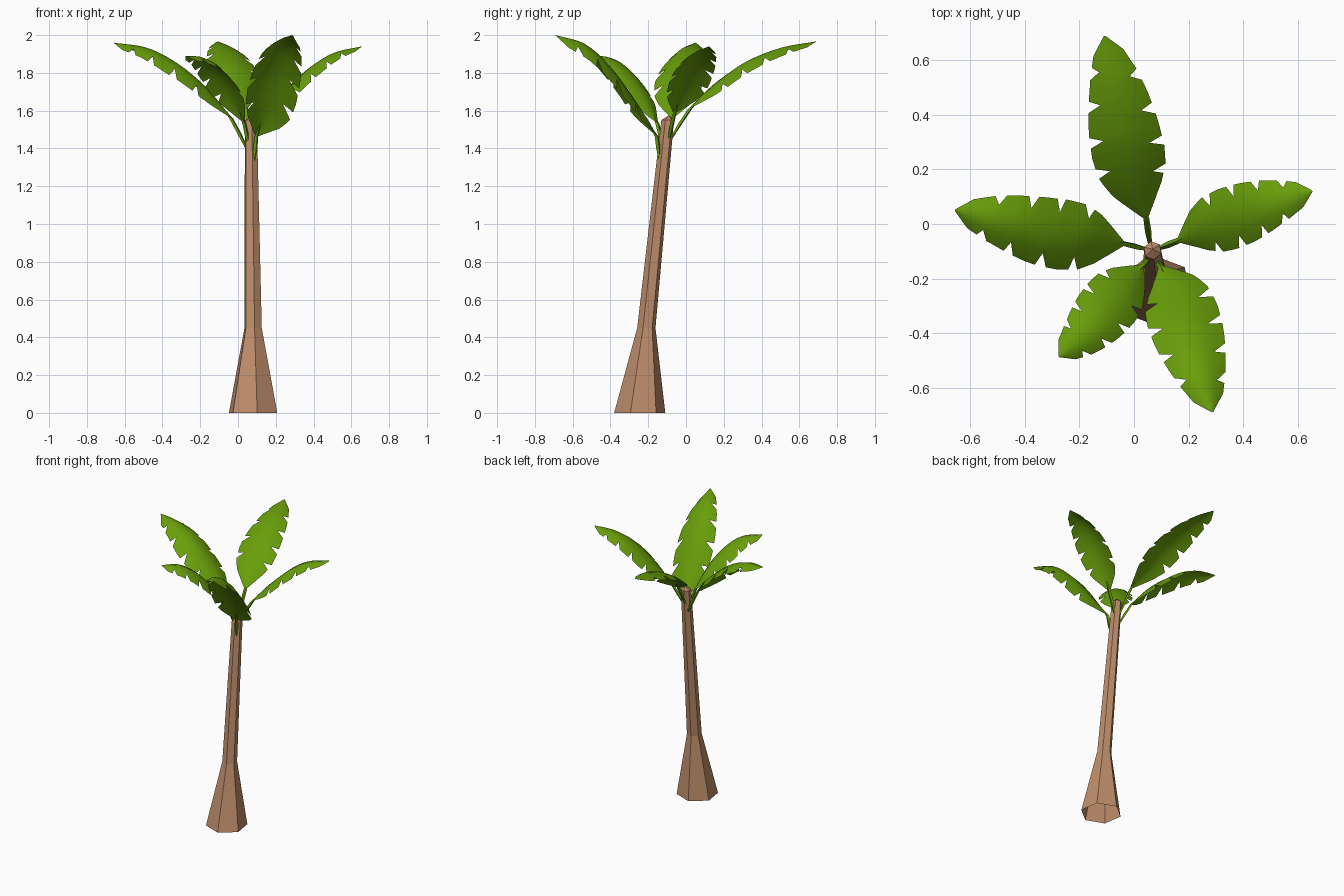
import bpy, bmesh, math
from mathutils import Vector

cube = bpy.data.objects.get("Cube")
if cube:
    bpy.data.objects.remove(cube, do_unlink=True)


def material(name, rgb):
    m = bpy.data.materials.new(name)
    m.use_nodes = True
    m.diffuse_color = (*rgb, 1)
    bsdf = m.node_tree.nodes["Principled BSDF"]
    bsdf.inputs["Base Color"].default_value = (*rgb, 1)
    bsdf.inputs["Roughness"].default_value = 0.9
    return m


BARK = material("bark brown", (0.52, 0.27, 0.148))
GREEN = material("leaf green", (0.14, 0.345, 0.003))


def make_object(name, bm, mat, smooth=False):
    mesh = bpy.data.meshes.new(name)
    bm.to_mesh(mesh)
    bm.free()
    mesh.materials.append(mat)
    ob = bpy.data.objects.new(name, mesh)
    bpy.context.collection.objects.link(ob)
    if smooth:
        bpy.ops.object.select_all(action="DESELECT")
        ob.select_set(True)
        bpy.context.view_layer.objects.active = ob
        bpy.ops.object.shade_smooth_by_angle(angle=math.radians(40))


def tube(bm, rings, sides, turn, apex):
    """Loft level rings of (centre, radius) and close the top with a pointed cap."""
    loops = []
    for c, r in rings:
        angles = [turn + math.tau * i / sides for i in range(sides)]
        loops.append([bm.verts.new((c[0] + r * math.cos(a), c[1] + r * math.sin(a), c[2]))
                      for a in angles])
    for lo, hi in zip(loops, loops[1:]):
        for i in range(sides):
            j = (i + 1) % sides
            bm.faces.new((lo[i], lo[j], hi[j], hi[i]))
    tip = bm.verts.new(apex)
    for i in range(sides):
        bm.faces.new((loops[-1][i], loops[-1][(i + 1) % sides], tip))


# Trunk: flared, leaning, six-sided, open underneath
bm = bmesh.new()
tube(bm, [((0.08, -0.245, 0), 0.137), ((0.08, -0.21, 0.45), 0.049),
          ((0.068, -0.097, 1.55), 0.034)], 6, math.radians(39), (0.068, -0.092, 1.575))
make_object("trunk", bm, BARK)


def spline(pts, t):
    """Catmull-Rom point at t in 0..1."""
    n = len(pts) - 1
    i = min(int(t * n), n - 1)
    u = t * n - i
    p1, p2 = pts[i], pts[i + 1]
    p0 = pts[i - 1] if i else p1 * 2 - p2
    p3 = pts[i + 2] if i + 2 <= n else p2 * 2 - p1
    return 0.5 * (2 * p1 + (p2 - p0) * u + (2 * p0 - 5 * p1 + 4 * p2 - p3) * u * u
                  + (3 * p1 - p0 - 3 * p2 + p3) * u ** 3)


def lerp_table(table, t):
    for (a, va), (b, vb) in zip(table, table[1:]):
        if t <= b:
            return va + (vb - va) * (t - a) / (b - a)
    return table[-1][1]


WIDTH = [(0, 0.05), (0.08, 0.34), (0.18, 0.69), (0.28, 0.92), (0.4, 1.0), (0.56, 0.96),
         (0.7, 0.82), (0.82, 0.64), (0.92, 0.42), (1, 0.02)]
GAP = 0.028                                      # half width of a torn notch
NOTCHES = {1: [0.32, 0.5, 0.68, 0.84], -1: [0.26, 0.44, 0.62, 0.79]}
STATIONS = sorted({round(t, 3) for t in
                   [0, 0.04, 0.08, 0.13, 0.18, 0.22, 0.92, 0.96, 1]
                   + [n + d for ns in NOTCHES.values() for n in ns for d in (-GAP, 0, GAP)]})


def edge_reach(t, side):
    """Fraction of the blade width reached at t, cut back inside notches."""
    near = min(abs(t - n) for n in NOTCHES[side])
    return 1.0 if near >= GAP - 1e-4 else 0.62 + 0.38 * near / GAP


def leaf(name, stem_base, path, half_width, roll, arch):
    """Arched blade along a path; roll lifts its left edge, arch lowers both edges."""
    pts = [Vector(p) for p in path]
    bm = bmesh.new()
    rows = []
    for t in STATIONS:
        mid = spline(pts, t)
        tan = spline(pts, min(t + 0.01, 1)) - spline(pts, max(t - 0.01, 0))
        left = Vector((-tan.y, tan.x, 0)).normalized()
        w = half_width * lerp_table(WIDTH, t)
        row = []
        for side, frac in ((1, None), (1, 0.5), (1, 0), (-1, 0.5), (-1, None)):
            s = side * (edge_reach(t, side) if frac is None else frac)
            drop = Vector((0, 0, w * (roll * s - arch * s * s)))
            row.append(bm.verts.new(mid + left * (s * w) + drop))
        rows.append(row)
    for lo, hi in zip(rows, rows[1:]):
        for i in range(4):
            bm.faces.new((lo[i + 1], hi[i + 1], hi[i], lo[i]))
    make_object(name + "_blade", bm, GREEN, True)

    # Stalk running from the trunk into the underside of the blade
    bm = bmesh.new()
    under = Vector((0, 0, -0.008))
    tube(bm, [(stem_base, 0.007), ((Vector(stem_base) + pts[0]) / 2, 0.012),
              (pts[0] + under, 0.011)], 4, 0.4, spline(pts, 0.1) + under * 0.5)
    make_object(name + "_stalk", bm, GREEN)


# Crown of five leaves
leaf("back_leaf", (0.06, -0.08, 1.45),
     [(0.045, 0.02, 1.615), (0.0, 0.17, 1.755), (-0.032, 0.32, 1.86),
      (-0.065, 0.50, 1.932), (-0.108, 0.69, 1.967)], 0.135, 0.03, 0.35)
leaf("right_leaf", (0.048, -0.092, 1.395),
     [(-0.035, -0.073, 1.565), (-0.17, -0.05, 1.725), (-0.32, -0.03, 1.85),
      (-0.48, 0.01, 1.932), (-0.657, 0.051, 1.96)], 0.13, -0.06, 0.52)
leaf("left_leaf", (0.09, -0.09, 1.45),
     [(0.16, -0.062, 1.59), (0.27, -0.01, 1.72), (0.39, 0.035, 1.835),
      (0.51, 0.078, 1.907), (0.654, 0.121, 1.94)], 0.115, -0.03, 0.42)
leaf("front_left_leaf", (0.086, -0.138, 1.33),
     [(0.097, -0.155, 1.47), (0.15, -0.26, 1.64), (0.195, -0.39, 1.82),
      (0.24, -0.53, 1.95), (0.288, -0.69, 2.0)], 0.135, -0.33, 0.6)
leaf("front_right_leaf", (0.06, -0.12, 1.4),
     [(0.033, -0.152, 1.54), (-0.04, -0.235, 1.70), (-0.11, -0.32, 1.815),
      (-0.185, -0.405, 1.88), (-0.276, -0.487, 1.89)], 0.112, -0.03, 0.5)
